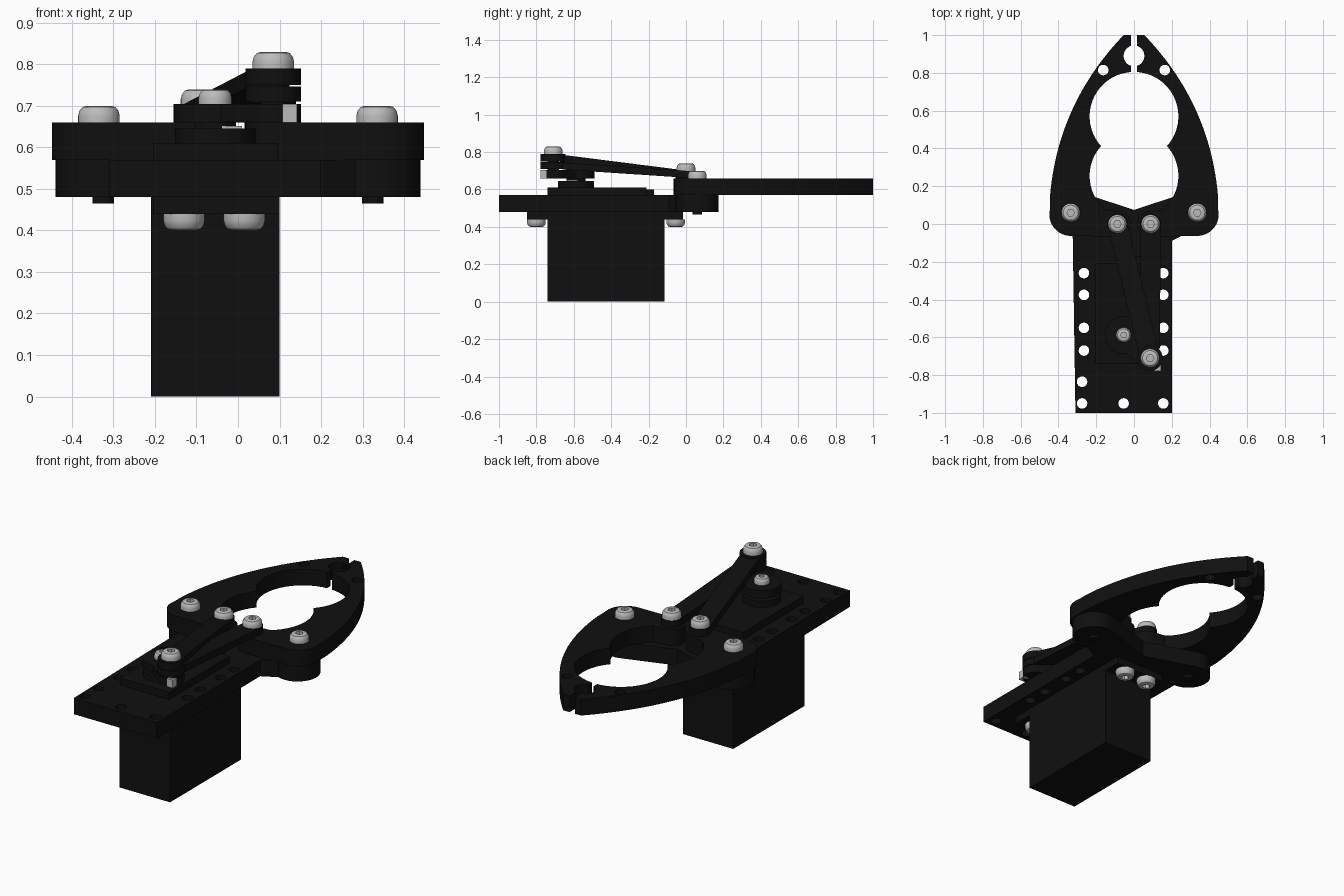
import bpy, bmesh
from math import sin, cos, pi, radians
from mathutils import Vector

if "Cube" in bpy.data.objects:
    bpy.data.objects.remove(bpy.data.objects["Cube"])

black = bpy.data.materials.new("black")
black.diffuse_color = (0.005, 0.005, 0.005, 1)
black.use_nodes = True
black.node_tree.nodes["Principled BSDF"].inputs["Base Color"].default_value = black.diffuse_color
steel = bpy.data.materials.new("steel")
steel.diffuse_color = (0.5, 0.5, 0.5, 1)
steel.use_nodes = True
steel.node_tree.nodes["Principled BSDF"].inputs["Base Color"].default_value = steel.diffuse_color


def arc(cx, cy, r, a0, a1, n=20):
    return [(cx + r * cos(radians(a0 + (a1 - a0) * i / n)),
             cy + r * sin(radians(a0 + (a1 - a0) * i / n))) for i in range(n + 1)]


def finish(ob, mat):
    ob.data.materials.clear()
    ob.data.materials.append(mat)
    bpy.ops.object.select_all(action='DESELECT')
    ob.select_set(True)
    bpy.context.view_layer.objects.active = ob
    if ob.type == 'CURVE':
        bpy.ops.object.convert(target='MESH')
    bpy.ops.object.shade_smooth_by_angle(angle=radians(30))
    return bpy.context.view_layer.objects.active


def plate(name, outline, z0, z1, holes=(), mat=black):
    """Flat outline with round holes, extruded from z0 to z1."""
    cu = bpy.data.curves.new(name, 'CURVE')
    cu.dimensions = '2D'
    cu.fill_mode = 'BOTH'
    cu.extrude = (z1 - z0) / 2
    for loop in [outline] + [arc(x, y, r, 0, 345, 23) for x, y, r in holes]:
        sp = cu.splines.new('POLY')
        sp.points.add(len(loop) - 1)
        for p, (x, y) in zip(sp.points, loop):
            p.co = (x, y, 0, 1)
        sp.use_cyclic_u = True
    ob = bpy.data.objects.new(name, cu)
    ob.location.z = (z0 + z1) / 2
    bpy.context.collection.objects.link(ob)
    return finish(ob, mat)


def mesh_object(name, bm, mat):
    bmesh.ops.recalc_face_normals(bm, faces=bm.faces)
    me = bpy.data.meshes.new(name)
    bm.to_mesh(me)
    bm.free()
    ob = bpy.data.objects.new(name, me)
    bpy.context.collection.objects.link(ob)
    return finish(ob, mat)


def box(name, lo, hi, mat=black):
    bm = bmesh.new()
    bmesh.ops.create_cube(bm, size=1)
    for v in bm.verts:
        v.co = [(a + b) / 2 + c * (b - a) for a, b, c in zip(lo, hi, v.co)]
    return mesh_object(name, bm, mat)


def cyl(name, x, y, r, z0, z1, mat=black, n=40):
    bm = bmesh.new()
    bmesh.ops.create_cone(bm, cap_ends=True, segments=n, radius1=r, radius2=r, depth=z1 - z0)
    bmesh.ops.translate(bm, verts=bm.verts, vec=(x, y, (z0 + z1) / 2))
    return mesh_object(name, bm, mat)


def bolt(name, x, y, z, r=0.05, h=0.04, up=1):
    """Domed button head with a hexagonal socket."""
    bm = bmesh.new()
    n = 36
    prof = [(r, 0), (r, .4 * h), (.94 * r, .7 * h), (.8 * r, .92 * h), (.6 * r, h),
            (.4 * r, h), (.4 * r, .45 * h)]
    rings = []
    for k, (pr, pz) in enumerate(prof):
        ring = []
        for i in range(n):
            a = 2 * pi * i / n
            f = cos(pi / 6) / cos(a % (pi / 3) - pi / 6) if k > 4 else 1
            ring.append(bm.verts.new((x + pr * f * cos(a), y + pr * f * sin(a), z + up * pz)))
        rings.append(ring)
    for a, b in zip(rings, rings[1:]):
        for i in range(n):
            bm.faces.new((a[i], a[(i + 1) % n], b[(i + 1) % n], b[i]))
    bm.faces.new(rings[0])
    bm.faces.new(rings[-1])
    return mesh_object(name, bm, steel)


def link(name, p, q, w, t):
    """Sloping bar between two round eyes; p and q are the eyes' top centres."""
    cyl(name + "_rear_eye", p[0], p[1], 0.067, p[2] - t, p[2])
    cyl(name + "_front_eye", q[0], q[1], 0.055, q[2] - t, q[2])
    p, q = Vector(p), Vector(q)
    d = (q - p).normalized()
    side = Vector((-d.y, d.x, 0)).normalized() * w / 2
    p = p + d * 0.05
    bm = bmesh.new()
    bmesh.ops.create_cube(bm, size=1)
    for v in bm.verts:
        s = v.co.copy()
        v.co = (q if s.y > 0 else p) + side * (2 * s.x) - Vector((0, 0, t if s.z < 0 else 0))
    mesh_object(name + "_bar", bm, black)


# base plate with two pivot ears
ear = arc(.325, .06, .115, -112, 106)
outline = [(-.31, -1), (.20, -1), (.20, -.09)] + ear + [(0, .075)]
outline += [(-x, y) for x, y in reversed(ear)] + [(-.31, -.05)]
holes = [(x, y, .028) for x in (-.265, .155) for y in (-.26, -.375, -.55, -.67)]
holes += [(-.275, -.835, .028)] + [(x, -.95, .028) for x in (-.275, -.055, .155)]
plate("base_plate", outline, .48, .57, holes)

# gripper fingers
P0, P1, P2 = Vector((.055, 1)), Vector((.42, .62)), Vector((.448, .1))
finger = [tuple((1 - t) ** 2 * P0 + 2 * t * (1 - t) * P1 + t * t * P2) for t in [i / 24 for i in range(24)]]
finger += arc(.335, .05, .113, 12, -90)
finger += arc(.085, 0, .067, -90, -270)
finger += arc(0, .255, .235, -50, 42)
finger += arc(0, .57, .235, -42, 86, 28)
finger += arc(0, .89, .055, -73, 73) + [(.016, 1)]
for side, s in (("right", 1), ("left", -1)):
    plate(side + "_finger", [(s * x, y) for x, y in finger], .57, .66, [(s * .163, .815, .028)])
    bolt(side + "_pivot_bolt", s * .335, .06, .66)
    cyl(side + "_pivot_end", s * .325, .06, .026, .465, .5)
    bolt(side + "_link_bolt", s * .088, 0, .70)

# servo
box("servo_body", (-.21, -.74, 0), (.10, -.115, .57))
box("servo_top", (-.205, -.74, .56), (.095, -.21, .61))
box("servo_cable_guide", (-.02, -.21, .56), (.04, -.17, .60))
box("servo_flange", (-.205, -.85, .44), (.10, -.015, .48))
for x in (-.13, .015):
    for y in (-.80, -.055):
        bolt("flange_bolt", x, y, .44, up=-1)

# output shaft and horn
sx, sy, hx, hy = -.055, -.588, .085, -.71
cyl("shaft_collar", sx, sy, .097, .60, .645)
cyl("output_shaft", sx, sy, .05, .60, .70)
cyl("horn_disc", sx, sy, .10, .66, .705)
cyl("horn_eye", hx, hy, .067, .66, .705)
d = Vector((hx - sx, hy - sy)).normalized()
n = Vector((-d.y, d.x)) * .065
a, b = Vector((sx, sy)), Vector((hx, hy))
plate("horn_arm", [tuple(a - n), tuple(b - n), tuple(b + n), tuple(a + n)], .661, .704)
bolt("horn_screw", sx, sy, .705, .04, .035)
box("clamp_screw", (-.04, -.635, .625), (.01, -.58, .652), steel)
box("clamp_nut", (.107, -.777, .66), (.142, -.73, .705), steel)

# push links and their shared bolt
link("left_link", (hx, hy, .79), (-.088, 0, .70), .105, .04)
link("right_link", (hx, hy, .747), (.088, 0, .70), .105, .037)
cyl("link_pin", hx, hy, .03, .67, .79)
bolt("link_top_bolt", hx, hy, .79)
